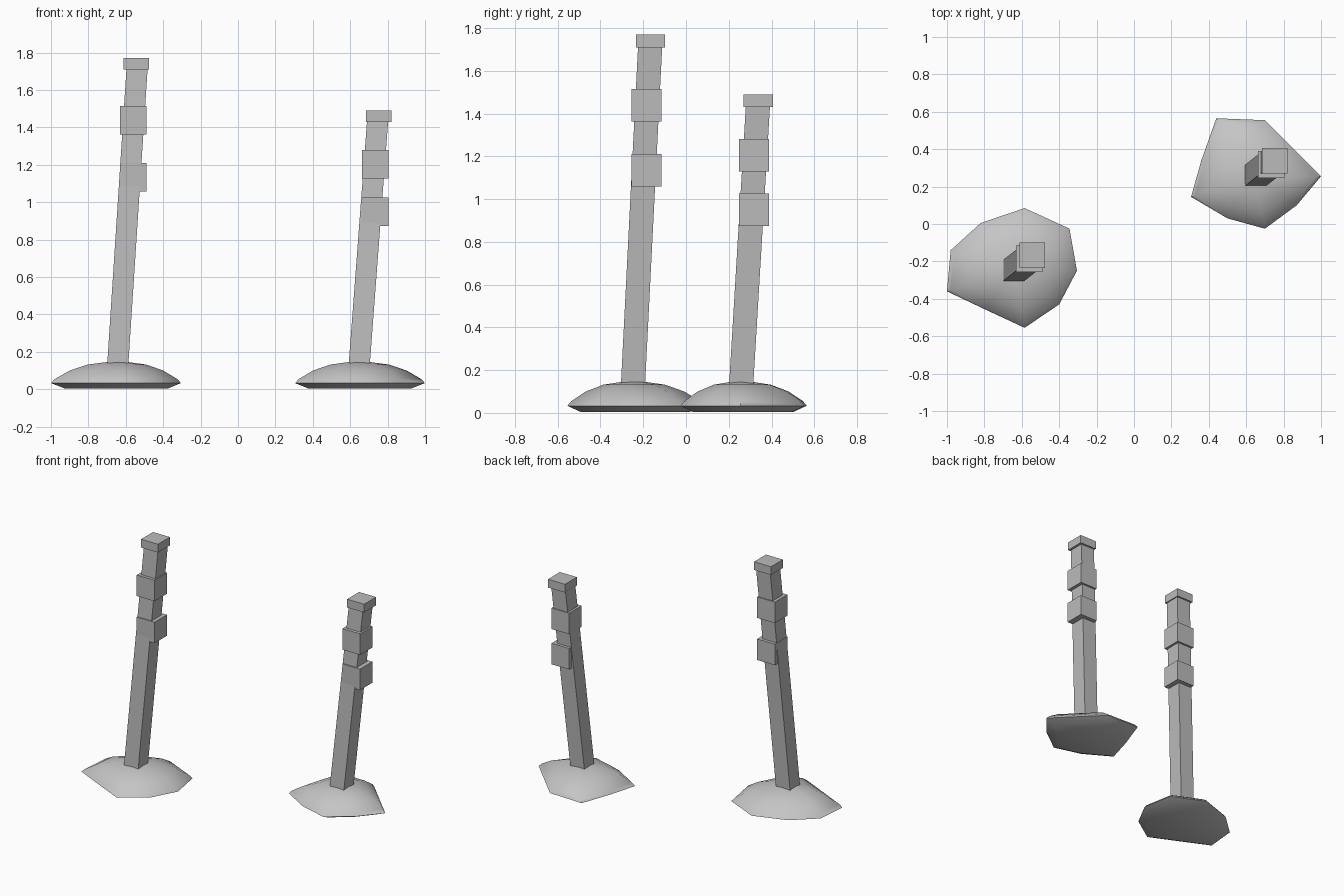
import bpy, bmesh, math
from mathutils import Vector

if "Cube" in bpy.data.objects:
    bpy.data.objects.remove(bpy.data.objects["Cube"], do_unlink=True)


def make_material(name, grey):
    mat = bpy.data.materials.new(name)
    mat.use_nodes = True
    colour = (grey, grey, grey, 1)
    mat.diffuse_color = colour
    mat.node_tree.nodes["Principled BSDF"].inputs["Base Color"].default_value = colour
    return mat


POST_GREY = make_material("post grey", 0.5)
MOUND_GREY = make_material("mound grey", 0.56)


def add_object(name, bm, mat):
    bmesh.ops.recalc_face_normals(bm, faces=bm.faces[:])
    mesh = bpy.data.meshes.new(name)
    bm.to_mesh(mesh)
    bm.free()
    mesh.materials.append(mat)
    obj = bpy.data.objects.new(name, mesh)
    bpy.context.collection.objects.link(obj)
    return obj


def leaning_box(name, bottom, top, width):
    """Square upright box between two centre points, sheared if they differ."""
    bm = bmesh.new()
    bmesh.ops.create_cube(bm, size=1)
    for v in bm.verts:
        centre = Vector(top if v.co.z > 0 else bottom)
        v.co = centre + Vector((v.co.x * width, v.co.y * width, 0))
    return add_object(name, bm, POST_GREY)


def mound(name, centre, outline):
    """Low dome: the outline shrinks ring by ring towards the peak."""
    rings = [(0.8, 0.005), (1, 0.033), (0.94, 0.055), (0.72, 0.1),
             (0.45, 0.132), (0.15, 0.146)]
    bm = bmesh.new()
    loops = []
    for scale, z in rings:
        loops.append([bm.verts.new((centre[0] + (x - centre[0]) * scale,
                                    centre[1] + (y - centre[1]) * scale, z))
                      for x, y in outline])
    n = len(outline)
    for low, high in zip(loops, loops[1:]):
        for i in range(n):
            j = (i + 1) % n
            bm.faces.new((low[i], low[j], high[j], high[i]))
    bm.faces.new(loops[0][::-1])
    bm.faces.new(loops[-1])
    obj = add_object(name, bm, MOUND_GREY)
    bpy.ops.object.select_all(action="DESELECT")
    obj.select_set(True)
    bpy.context.view_layer.objects.active = obj
    bpy.ops.object.shade_smooth_by_angle(angle=math.radians(50))


def marker(side, bottom, top, cap, band, heights, outline):
    # Leaning post on its mound
    mound(side + "_mound", bottom, outline)
    leaning_box(side + "_post", (*bottom, 0.13), top, 0.113)
    # Cap and two bands stay upright
    leaning_box(side + "_cap", (*cap, top[2]), (*cap, top[2] + 0.06), 0.136)
    for part, z in zip(("_upper_band", "_lower_band"), heights):
        leaning_box(side + part, (*band, z), (*band, z + 0.152), 0.142)


# Tall post on the right side
marker("right", (-0.643, -0.248), (-0.54, -0.168, 1.71),
       (-0.543, -0.167), (-0.56, -0.185), (1.362, 1.058),
       [(-0.98, -0.14), (-0.82, 0.005), (-0.585, 0.085), (-0.345, -0.025),
        (-0.305, -0.25), (-0.4, -0.43), (-0.585, -0.555), (-0.8, -0.455),
        (-1, -0.36)])

# Short post on the left side
marker("left", (0.648, 0.258), (0.746, 0.336, 1.43),
       (0.752, 0.338), (0.733, 0.318), (1.128, 0.873),
       [(0.44, 0.565), (0.7, 0.555), (1, 0.255), (0.87, 0.1), (0.7, -0.025),
        (0.5, 0.03), (0.305, 0.145), (0.36, 0.34)])
